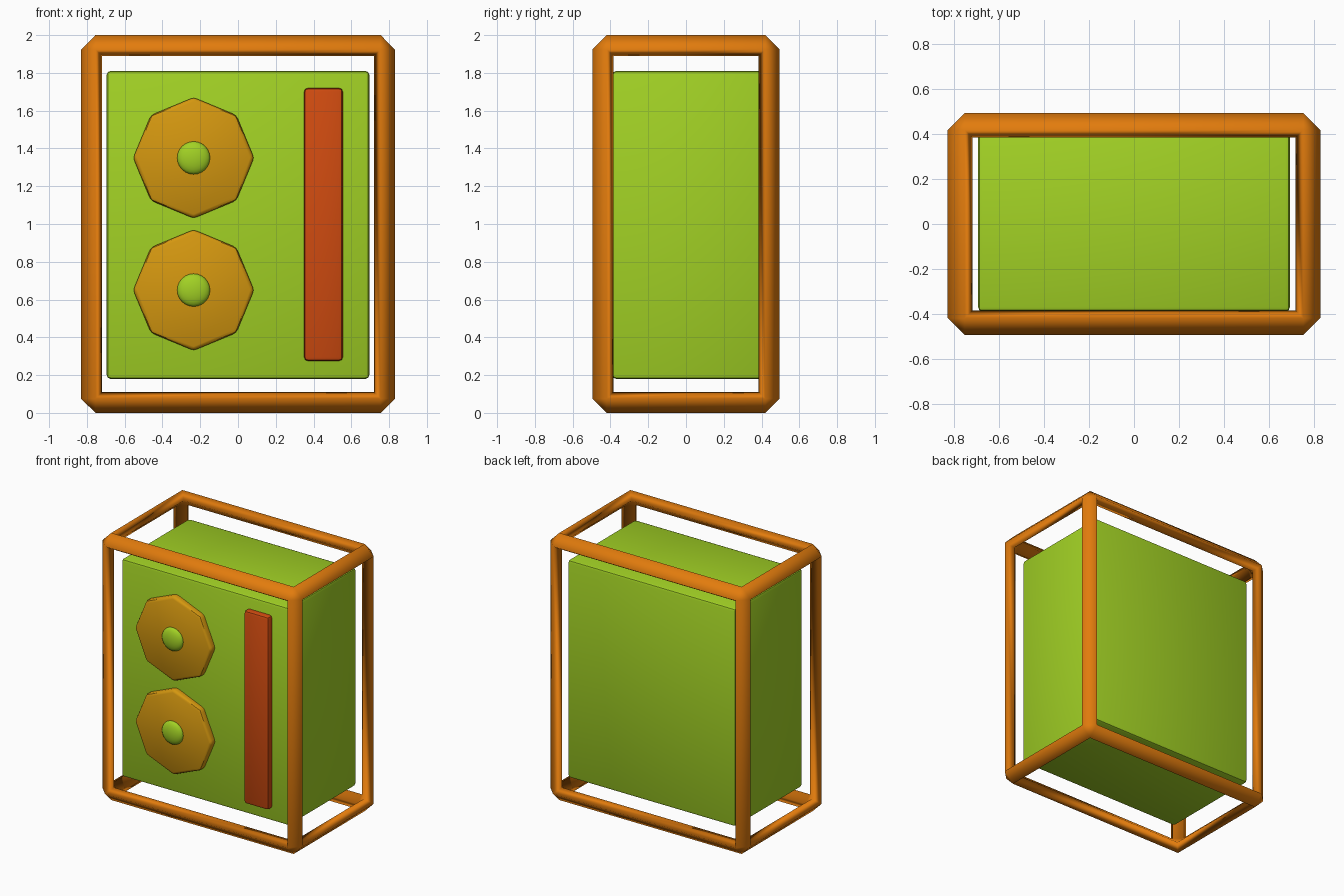
import bpy, bmesh, math
from mathutils import Vector, Matrix

if "Cube" in bpy.data.objects:
    bpy.data.objects.remove(bpy.data.objects["Cube"], do_unlink=True)


def material(name, rgb):
    m = bpy.data.materials.new(name)
    m.use_nodes = True
    m.diffuse_color = (*rgb, 1)
    m.node_tree.nodes["Principled BSDF"].inputs["Base Color"].default_value = (*rgb, 1)
    return m


GREEN = material("lime green", (0.36, 0.64, 0.018))
ORANGE = material("frame orange", (0.76, 0.20, 0.004))
YELLOW = material("amber yellow", (0.66, 0.31, 0.005))
RED = material("red orange", (0.63, 0.07, 0.005))


def finish(name, bm, mat, angle=40):
    mesh = bpy.data.meshes.new(name)
    bm.to_mesh(mesh)
    bm.free()
    mesh.materials.append(mat)
    ob = bpy.data.objects.new(name, mesh)
    bpy.context.collection.objects.link(ob)
    bpy.ops.object.select_all(action='DESELECT')
    ob.select_set(True)
    bpy.context.view_layer.objects.active = ob
    bpy.ops.object.shade_smooth_by_angle(angle=math.radians(angle))
    return ob


def box_mesh(low, high):
    low, high = Vector(low), Vector(high)
    bm = bmesh.new()
    place = Matrix.Translation((low + high) / 2) @ Matrix.Diagonal((*(high - low), 1))
    bmesh.ops.create_cube(bm, size=1, matrix=place)
    return bm


def bevel(bm, width, segments):
    bmesh.ops.bevel(bm, geom=bm.edges[:], offset=width, segments=segments,
                    profile=0.5, affect='EDGES')


def rounded_box(name, low, high, mat, width):
    bm = box_mesh(low, high)
    bevel(bm, width, 2)
    return finish(name, bm, mat)


# Cage frame: chamfer strips of a box, thickened inward
bm = box_mesh((-0.83, -0.495, 0), (0.83, 0.495, 2))
bevel(bm, 0.075, 1)
bm.normal_update()
flat = [f for f in bm.faces if max(abs(c) for c in f.normal) > 0.99]
bmesh.ops.delete(bm, geom=flat, context='FACES')
frame = finish("cage_frame", bm, ORANGE)
solid = frame.modifiers.new("thickness", 'SOLIDIFY')
solid.thickness = 0.076
solid.offset = -1

# Cabinet body and the slim panel on its front
rounded_box("cabinet_body", (-0.695, -0.39, 0.18), (0.695, 0.41, 1.81), GREEN, 0.02)
rounded_box("front_strip", (0.35, -0.435, 0.275), (0.555, -0.36, 1.72), RED, 0.02)

# Two octagonal discs, each with a domed button
turn = Matrix.Rotation(math.pi / 2, 4, 'X')
for label, z in (("upper", 1.35), ("lower", 0.65)):
    bm = bmesh.new()
    bmesh.ops.create_cone(bm, cap_ends=True, segments=8, radius1=0.32, radius2=0.32,
                          depth=0.08, matrix=Matrix.Translation((-0.235, -0.395, z)) @ turn)
    bevel(bm, 0.02, 2)
    finish(label + "_disc", bm, YELLOW)

    bm = bmesh.new()
    squash = Matrix.Diagonal((1, 1, 0.4, 1))
    bmesh.ops.create_uvsphere(bm, u_segments=24, v_segments=12, radius=0.087,
                              matrix=Matrix.Translation((-0.235, -0.435, z)) @ turn @ squash)
    finish(label + "_button", bm, GREEN, 60)
